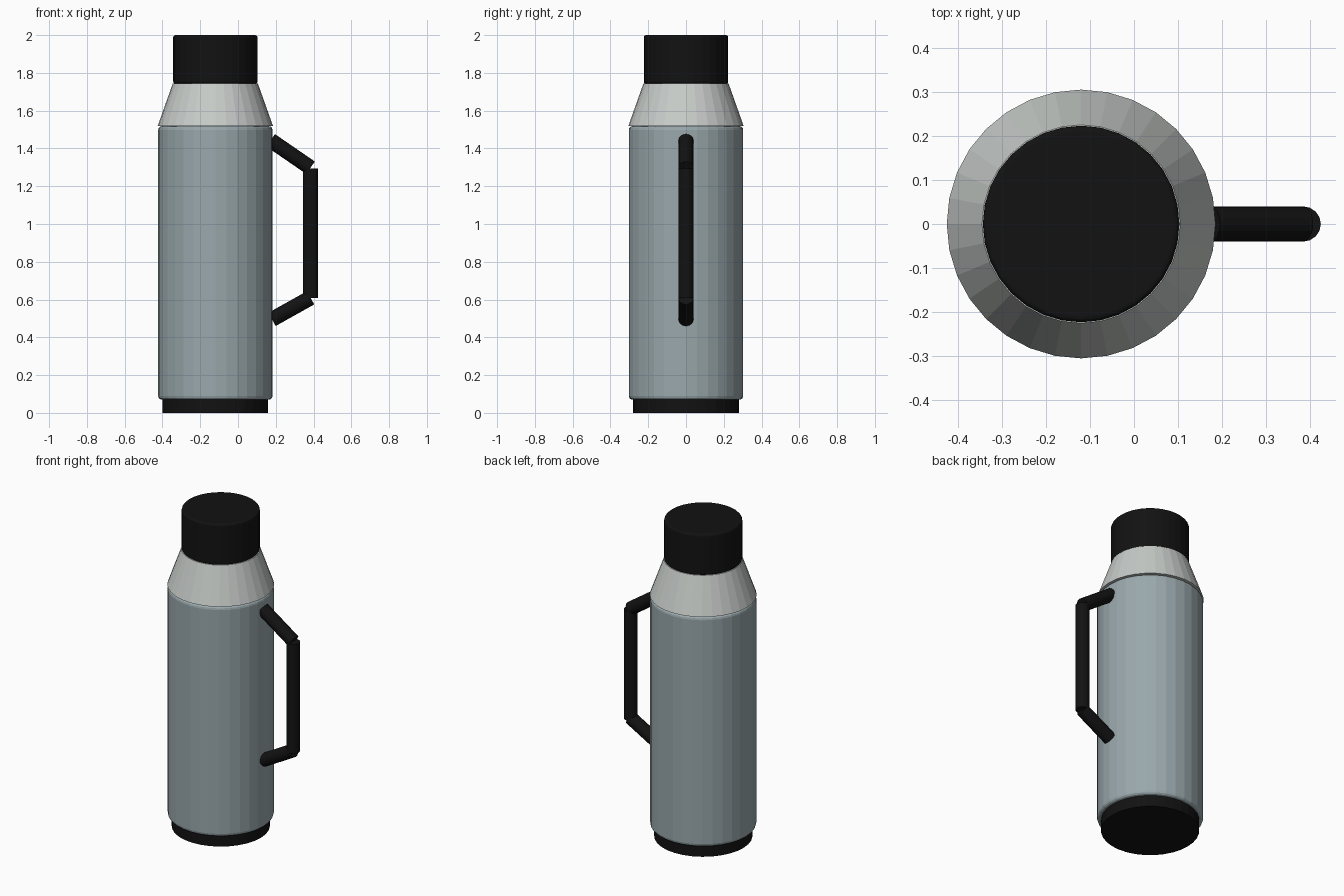
import bpy, bmesh, math
from mathutils import Vector

if "Cube" in bpy.data.objects:
    bpy.data.objects.remove(bpy.data.objects["Cube"])

CX = -0.12      # axis of the flask
SIDES = 32


def material(name, rgb):
    m = bpy.data.materials.new(name)
    m.diffuse_color = (*rgb, 1)
    m.use_nodes = True
    m.node_tree.nodes["Principled BSDF"].inputs["Base Color"].default_value = m.diffuse_color
    return m


STEEL_BLUE = material("blue_grey", (0.32, 0.39, 0.41))
SILVER = material("light_grey", (0.57, 0.60, 0.58))
BLACK = material("black", (0.006, 0.006, 0.006))


def lathe(name, profile, mat, sides=SIDES):
    """Closed turned solid from (radius, z) pairs, bottom to top."""
    bm = bmesh.new()
    rings = []
    for r, z in profile:
        rings.append([bm.verts.new((CX + r * math.cos(2 * math.pi * i / sides),
                                    r * math.sin(2 * math.pi * i / sides), z))
                      for i in range(sides)])
    for a, b in zip(rings, rings[1:]):
        for i in range(sides):
            j = (i + 1) % sides
            bm.faces.new((a[i], a[j], b[j], b[i]))
    bm.faces.new(rings[0][::-1])
    bm.faces.new(rings[-1])
    me = bpy.data.meshes.new(name)
    bm.to_mesh(me)
    bm.free()
    me.materials.append(mat)
    ob = bpy.data.objects.new(name, me)
    bpy.context.collection.objects.link(ob)
    return ob


def rounded(r, z0, z1, b, steps=3):
    """Cylinder profile with rounded rims."""
    arc = [math.pi / 2 * k / steps for k in range(steps + 1)]
    low = [(r - b + b * math.sin(t), z0 + b - b * math.cos(t)) for t in arc]
    high = [(r - b + b * math.cos(t), z1 - b + b * math.sin(t)) for t in arc]
    return low + high


def rod(name, p, q, r, mat):
    p, q = Vector(p), Vector(q)
    bpy.ops.mesh.primitive_cylinder_add(vertices=16, radius=r, depth=(q - p).length,
                                        location=(p + q) / 2)
    ob = bpy.context.object
    ob.rotation_euler = (q - p).to_track_quat('Z', 'Y').to_euler()
    ob.name = name
    ob.data.materials.append(mat)


# Flask, bottom to top
lathe("base_ring", [(0.28, 0), (0.28, 0.08)], BLACK)
lathe("body", rounded(0.303, 0.07, 1.518, 0.02), STEEL_BLUE)
lathe("shoulder", [(0.305, 1.52), (0.225, 1.745)], SILVER)
lathe("cap", rounded(0.223, 1.742, 2.0, 0.012), BLACK)

# Handle: two slanted arms and an upright grip
rod("handle_upper_arm", (0.173, 0, 1.443), (0.384, 0, 1.298), 0.04, BLACK)
rod("handle_lower_arm", (0.18, 0, 0.495), (0.384, 0, 0.609), 0.04, BLACK)
rod("handle_grip", (0.384, 0, 0.607), (0.384, 0, 1.294), 0.04, BLACK)
